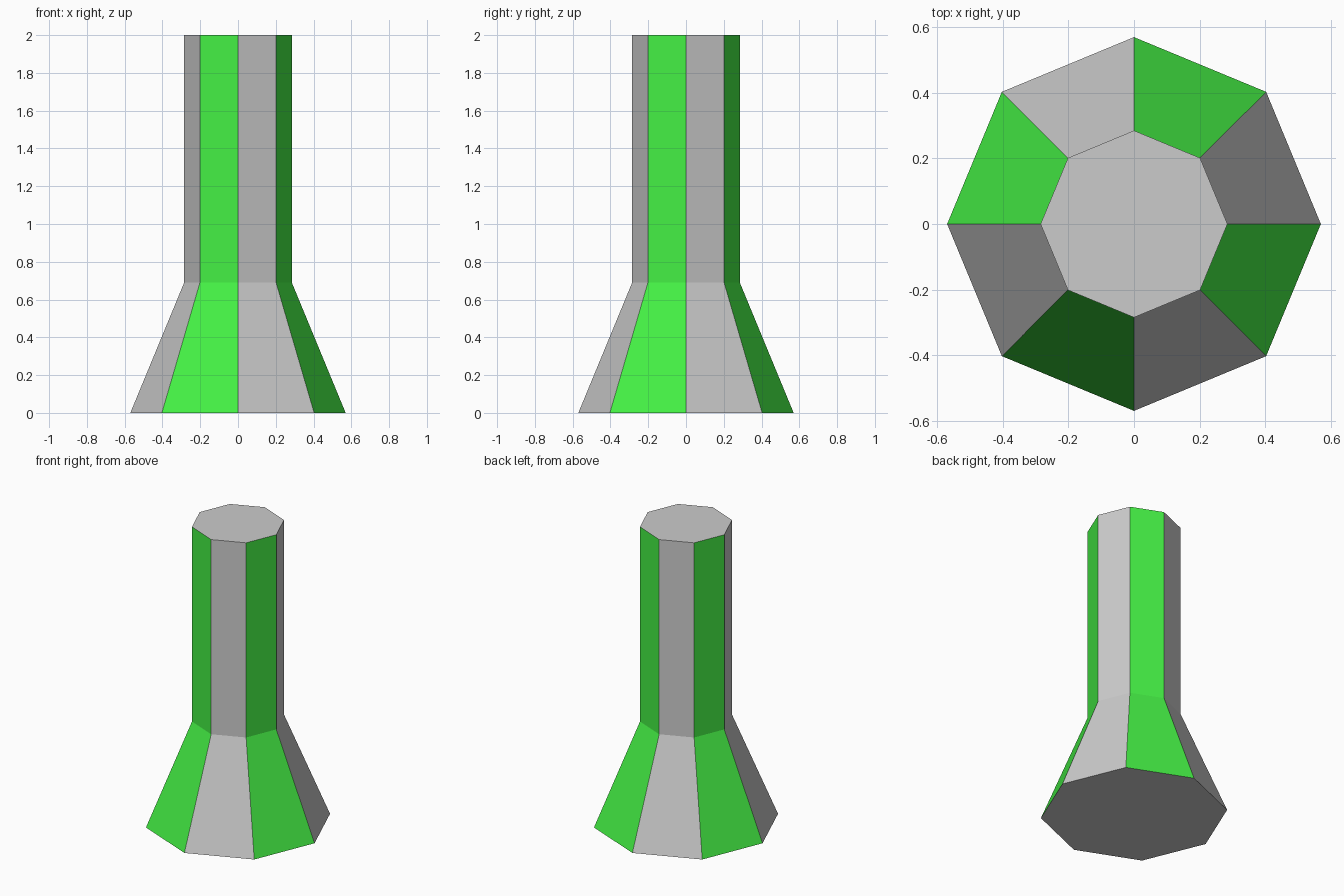
import bpy, bmesh
from math import cos, sin, tau

if "Cube" in bpy.data.objects:
    bpy.data.objects.remove(bpy.data.objects["Cube"])

SIDES = 8
PROFILE = [(0.57, 0.0), (0.285, 0.69), (0.285, 2.0)]  # radius, height

green = bpy.data.materials.new("green")
green.diffuse_color = (0.06, 0.88, 0.06, 1)
green.use_nodes = True
green.node_tree.nodes["Principled BSDF"].inputs["Base Color"].default_value = green.diffuse_color
grey = bpy.data.materials.new("grey")
grey.diffuse_color = (0.8, 0.8, 0.8, 1)
grey.use_nodes = True
grey.node_tree.nodes["Principled BSDF"].inputs["Base Color"].default_value = grey.diffuse_color

# Flared octagonal column with alternating grey and green stripes
bm = bmesh.new()
rings = [[bm.verts.new((r * cos(tau * i / SIDES), r * sin(tau * i / SIDES), z))
          for i in range(SIDES)] for r, z in PROFILE]
for low, high in zip(rings, rings[1:]):
    for i in range(SIDES):
        j = (i + 1) % SIDES
        face = bm.faces.new((low[i], low[j], high[j], high[i]))
        face.material_index = i % 2

# Flat end caps
bm.faces.new(rings[0][::-1])
bm.faces.new(rings[-1])

mesh = bpy.data.meshes.new("flared_column")
bm.to_mesh(mesh)
bm.free()
mesh.materials.append(grey)
mesh.materials.append(green)
column = bpy.data.objects.new("flared_column", mesh)
bpy.context.collection.objects.link(column)
